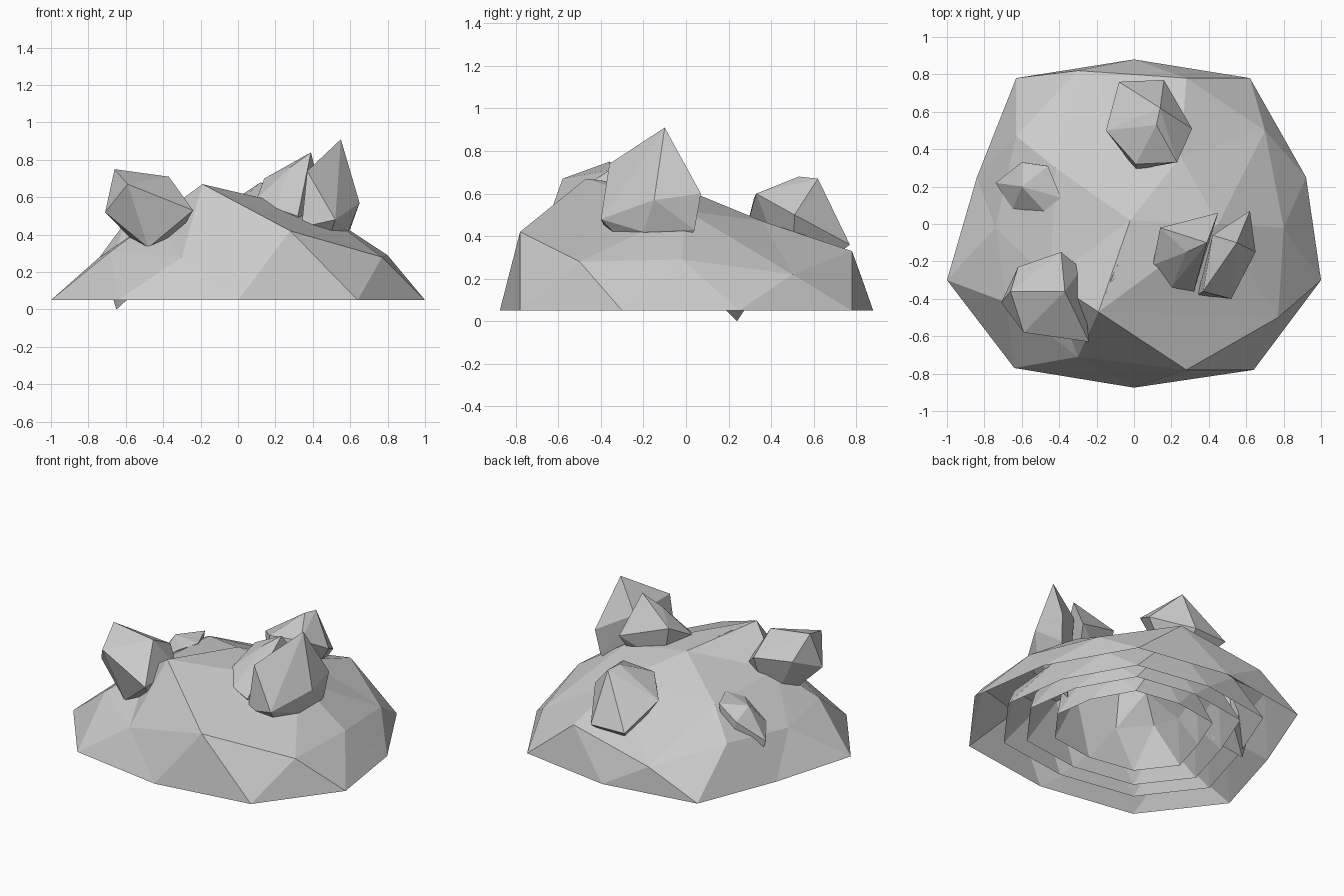
import bpy, bmesh

if "Cube" in bpy.data.objects:
    bpy.data.objects.remove(bpy.data.objects["Cube"])

BASE_Z = 0.05

# Low-poly half-icosphere rings, counter-clockwise from +x
base_ring = [(.92, .25), (.62, .78), (0, .88), (-.63, .78), (-.84, .25),
             (-1, -.3), (-.64, -.77), (0, -.875), (.64, -.78), (1, -.3)]
side_ring = [(.80, -.02, .29), (.70, .50, .22), (.28, .78, .33), (-.30, .82, .22),
             (-.63, .47, .33), (-.74, -.02, .28), (-.68, -.42, .31), (-.30, -.71, .28),
             (.28, -.78, .42), (.77, -.50, .28)]
crown_ring = [(.45, 0, .52), (.25, .36, .47), (-.42, .30, .47),
              (-.45, -.30, .48), (-.19, -.47, .67)]
summit = (-.02, .02, .61)


def finish(bm, name):
    bmesh.ops.recalc_face_normals(bm, faces=bm.faces)
    mesh = bpy.data.meshes.new(name)
    bm.to_mesh(mesh)
    bm.free()
    obj = bpy.data.objects.new(name, mesh)
    bpy.context.collection.objects.link(obj)
    return obj


def mound_shell(name, width, height):
    """Open-bottomed faceted dome, scaled about the middle of its base."""
    bm = bmesh.new()

    def vert(x, y, z=BASE_Z):
        return bm.verts.new((x * width, y * width, BASE_Z + (z - BASE_Z) * height))

    b = [vert(*p) for p in base_ring]
    u = [vert(*p) for p in side_ring]
    t = [vert(*p) for p in crown_ring]
    top = vert(*summit)
    for k in range(10):
        n = (k + 1) % 10
        bm.faces.new((u[k], b[k], u[n]))
        bm.faces.new((b[k], b[n], u[n]))
    for i in range(5):
        n = (i + 1) % 5
        u0, u1, u2 = u[2 * i], u[2 * i + 1], u[(2 * i + 2) % 10]
        for tri in ((u0, u1, t[i]), (u1, u2, t[n]), (u1, t[n], t[i]), (top, t[i], t[n])):
            bm.faces.new(tri)
    return finish(bm, name)


def rock(name, corners):
    """Faceted boulder wrapped around a few corner points."""
    bm = bmesh.new()
    for p in corners:
        bm.verts.new(p)
    hull = bmesh.ops.convex_hull(bm, input=bm.verts)
    bmesh.ops.delete(bm, geom=[g for g in hull["geom_interior"]
                               if isinstance(g, bmesh.types.BMVert)], context='VERTS')
    return finish(bm, name)


# Mound: outer shell and the nested layers seen from below
for name, width, height in (("mound_outer", 1, 1), ("mound_layer_1", .79, .98),
                            ("mound_layer_2", .65, .97), ("mound_layer_3", .48, .95)):
    mound_shell(name, width, height)

# Boulders, with their lower ends sunk into the mound
rock("rock_front_left", [
    (-.66, -.36, .75), (-.37, -.36, .71), (-.59, -.58, .67), (-.24, -.63, .53),
    (-.48, -.50, .33), (-.71, -.42, .52), (-.62, -.23, .60), (-.39, -.15, .60),
    (-.28, -.24, .50), (-.42, -.28, .22)])
rock("rock_back", [
    (.12, .53, .68), (.01, .32, .58), (.16, .77, .36), (-.08, .76, .36), (.31, .51, .50),
    (.23, .33, .60), (-.15, .50, .50), (.01, .29, .46), (.14, .62, .67), (.10, .50, .15)])
rock("rock_right_inner", [
    (.39, -.10, .84), (.14, -.02, .70), (.10, -.22, .59), (.20, -.34, .54),
    (.32, -.36, .50), (.28, -.15, .76), (.45, .06, .60), (.20, -.05, .45),
    (.33, -.18, .18)])
rock("rock_right_outer", [
    (.55, -.10, .91), (.62, .07, .60), (.65, -.15, .57), (.52, -.40, .48),
    (.34, -.38, .44), (.37, -.36, .74), (.42, -.06, .70), (.60, .04, .43),
    (.59, -.20, .42), (.42, -.12, .18)])
rock("rock_left", [
    (-.60, .20, .47), (-.74, .22, .28), (-.60, .33, .41), (-.46, .31, .49),
    (-.39, .14, .49), (-.48, .07, .45), (-.65, .08, .33), (-.65, .24, 0),
    (-.52, .32, .12), (-.52, .12, .12)])
